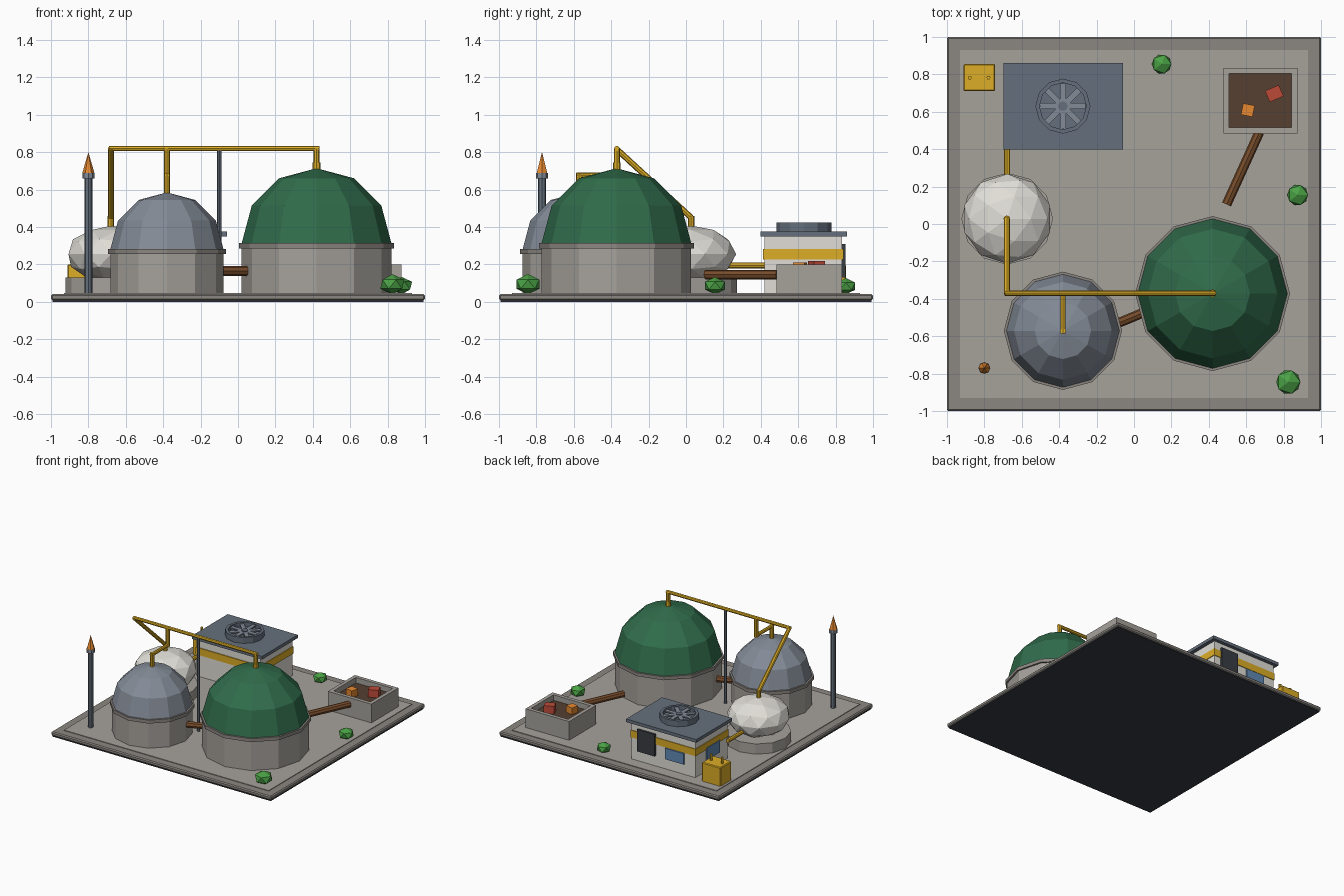
import bpy, bmesh, math
from mathutils import Vector, Matrix

if "Cube" in bpy.data.objects:
    bpy.data.objects.remove(bpy.data.objects["Cube"])


def mat(name, r, g, b):
    m = bpy.data.materials.new(name)
    m.diffuse_color = (r, g, b, 1)
    m.use_nodes = True
    m.node_tree.nodes["Principled BSDF"].inputs["Base Color"].default_value = m.diffuse_color
    return m


GREEN = mat("green", 0.03, 0.15, 0.07)
SLATE = mat("slate", 0.13, 0.16, 0.20)
STEEL = mat("steel", 0.23, 0.26, 0.31)
DARK = mat("dark", 0.04, 0.045, 0.055)
WHITE = mat("white", 0.75, 0.73, 0.68)
STONE = mat("stone", 0.38, 0.36, 0.33)
KERB = mat("kerb", 0.26, 0.24, 0.22)
YELLOW = mat("yellow", 0.72, 0.42, 0.02)
BROWN = mat("brown", 0.19, 0.075, 0.025)
SOIL = mat("soil", 0.09, 0.05, 0.03)
ORANGE = mat("orange", 0.8, 0.25, 0.03)
RED = mat("red", 0.5, 0.07, 0.04)
LEAF = mat("leaf", 0.07, 0.36, 0.06)
GLASS = mat("glass", 0.12, 0.25, 0.45)


def finish(bm, name, m, loc=(0, 0, 0)):
    bmesh.ops.recalc_face_normals(bm, faces=bm.faces)
    me = bpy.data.meshes.new(name)
    bm.to_mesh(me)
    bm.free()
    ob = bpy.data.objects.new(name, me)
    ob.location = loc
    me.materials.append(m)
    bpy.context.collection.objects.link(ob)
    return ob


def lathe(name, prof, n, m, loc=(0, 0, 0)):
    """Turn a (radius, z) profile around z with n flat sides."""
    bm = bmesh.new()
    vs = [bm.verts.new((r, 0, z)) for r, z in prof]
    es = [bm.edges.new(p) for p in zip(vs, vs[1:])]
    bmesh.ops.spin(bm, geom=vs + es, axis=(0, 0, 1), cent=(0, 0, 0),
                   angle=math.tau, steps=n)
    bmesh.ops.remove_doubles(bm, verts=bm.verts, dist=1e-4)
    return finish(bm, name, m, loc)


def cyl(name, x, y, r, z0, z1, n, m, r2=None):
    r2 = r if r2 is None else r2
    return lathe(name, [(0, z0), (r, z0), (r2, z1), (0, z1)], n, m, (x, y, 0))


def box(name, x0, x1, y0, y1, z0, z1, m, rot=0, bevel=0):
    bm = bmesh.new()
    bmesh.ops.create_cube(bm, size=1)
    bmesh.ops.scale(bm, vec=(x1 - x0, y1 - y0, z1 - z0), verts=bm.verts)
    if bevel:
        bmesh.ops.bevel(bm, geom=bm.edges[:], offset=bevel, segments=1, affect='EDGES')
    ob = finish(bm, name, m, ((x0 + x1) / 2, (y0 + y1) / 2, (z0 + z1) / 2))
    ob.rotation_euler.z = rot
    return ob


def pipe(name, a, b, r, m, n=8):
    a, b = Vector(a), Vector(b)
    ob = cyl(name, 0, 0, r, 0, (b - a).length, n, m)
    ob.location = a
    ob.rotation_euler = (b - a).to_track_quat('Z', 'Y').to_euler()
    return ob


def blob(name, loc, r, h, sub, m):
    bm = bmesh.new()
    bmesh.ops.create_icosphere(bm, subdivisions=sub, radius=1)
    bmesh.ops.scale(bm, vec=(r, r, h), verts=bm.verts)
    return finish(bm, name, m, loc)


# Ground slab
box("slab_underside", -0.993, 0.993, -0.993, 0.993, 0, 0.02, DARK)
box("slab_kerb", -1, 1, -1, 1, 0.008, 0.041, KERB, bevel=0.008)
box("slab_paving", -0.93, 0.93, -0.93, 0.93, 0.02, 0.046, STONE)


# Domed tanks: wall, rim ring, faceted hemisphere
def tank(name, x, y, r, ztop, m):
    cyl(name + "_wall", x, y, r, 0.04, ztop - 0.025, 12, STONE)
    cyl(name + "_rim", x, y, r + 0.014, ztop - 0.028, ztop, 12, KERB)
    prof = [(r * math.cos(math.radians(a)), r * math.sin(math.radians(a)))
            for a in (0, 30, 60)] + [(0, r)]
    lathe(name + "_dome", [(0, 0)] + prof, 12, m, (x, y, ztop))


tank("large_tank", 0.42, -0.372, 0.40, 0.314, GREEN)
tank("small_tank", -0.38, -0.571, 0.302, 0.283, STEEL)

# Gas holder on its plinth
cyl("gas_plinth", -0.678, 0.028, 0.245, 0.04, 0.13, 12, STONE)
blob("gas_holder", (-0.678, 0.028, 0.255), 0.24, 0.152, 2, WHITE)

# Yellow gas pipework
Z, PY, PX = 0.82, -0.37, -0.68
pipe("main_pipe", (PX - 0.01, PY, Z), (0.435, PY, Z), 0.014, YELLOW)
pipe("large_tank_riser", (0.42, PY, 0.7), (0.42, PY, Z), 0.016, YELLOW)
pipe("large_tank_collar", (0.42, PY, 0.69), (0.42, PY, 0.745), 0.021, YELLOW)
pipe("small_tank_riser", (-0.38, -0.571, 0.57), (-0.38, -0.571, 0.69), 0.016, YELLOW)
pipe("small_tank_link", (-0.38, -0.585, 0.677), (-0.38, PY, 0.677), 0.014, YELLOW)
pipe("small_tank_upper_riser", (-0.38, PY, 0.665), (-0.38, PY, Z), 0.016, YELLOW)
pipe("sloping_pipe", (PX, PY - 0.005, Z), (PX, 0.028, 0.45), 0.016, YELLOW)
pipe("gas_holder_riser", (PX, 0.028, 0.39), (PX, 0.028, 0.46), 0.018, YELLOW)
pipe("building_feed_pipe", (PX + 0.002, 0.2, 0.195), (PX + 0.002, 0.43, 0.195), 0.016, YELLOW)
pipe("pipe_support", (-0.1, PY, 0.04), (-0.1, PY, Z), 0.011, SLATE)

# Brown slurry pipes
pipe("transfer_pipe", (-0.15, -0.557, 0.165), (0.1, -0.453, 0.165), 0.026, BROWN)
pipe("feed_pipe", (0.495, 0.105, 0.145), (0.67, 0.49, 0.145), 0.026, BROWN)

# Flare stack
cyl("flare_stack", -0.8, -0.77, 0.021, 0.04, 0.665, 8, SLATE)
cyl("flare_collar", -0.8, -0.77, 0.032, 0.66, 0.69, 8, STEEL)
cyl("flare_flame", -0.8, -0.77, 0.032, 0.69, 0.8, 6, ORANGE, 0)

# Engine building
box("building_body", -0.67, -0.09, 0.42, 0.835, 0.04, 0.355, WHITE)
box("building_stripe", -0.676, -0.084, 0.412, 0.841, 0.225, 0.283, YELLOW)
box("building_roof", -0.697, -0.06, 0.397, 0.862, 0.35, 0.376, SLATE)
box("building_door", -0.31, -0.15, 0.82, 0.852, 0.13, 0.31, DARK)
box("back_window", -0.57, -0.40, 0.82, 0.845, 0.13, 0.22, GLASS)
box("side_window", -0.68, -0.65, 0.53, 0.70, 0.14, 0.24, GLASS)

# Roof fan: open ring, blades and hub
FX, FY = -0.38, 0.63
lathe("fan_ring", [(0, 0.37), (0.147, 0.37), (0.147, 0.424), (0.125, 0.424),
                   (0.125, 0.39), (0, 0.39)], 12, SLATE, (FX, FY, 0))
for i in range(8):
    a = i * math.tau / 8
    c = Vector((FX, FY, 0)) + Matrix.Rotation(a, 3, 'Z') @ Vector((0.072, 0, 0))
    box(f"fan_blade_{i + 1}", c.x - 0.05, c.x + 0.05, c.y - 0.016, c.y + 0.016,
        0.405, 0.414, STEEL, a)
cyl("fan_hub", FX, FY, 0.026, 0.385, 0.42, 8, SLATE)

# Transformer cabinet
box("transformer", -0.912, -0.742, 0.71, 0.855, 0.04, 0.2, YELLOW, bevel=0.006)
for s in (-1, 1):
    cyl(f"transformer_terminal_{s}", -0.828 + s * 0.05, 0.783, 0.011, 0.195, 0.25, 6, YELLOW)

# Feedstock bunker with contents
X0, X1, Y0, Y1, T = 0.478, 0.873, 0.485, 0.835, 0.03
box("bunker_front", X0, X1, Y0, Y0 + T, 0.04, 0.2, STONE)
box("bunker_back", X0, X1, Y1 - T, Y1, 0.04, 0.2, STONE)
box("bunker_left", X0, X0 + T, Y0 + T, Y1 - T, 0.04, 0.2, STONE)
box("bunker_right", X1 - T, X1, Y0 + T, Y1 - T, 0.04, 0.2, STONE)
box("bunker_fill", X0 + T, X1 - T, Y0 + T, Y1 - T, 0.04, 0.155, SOIL)
box("orange_bale", 0.577, 0.64, 0.578, 0.64, 0.15, 0.21, ORANGE, -0.2)
box("red_bale", 0.71, 0.79, 0.665, 0.73, 0.15, 0.217, RED, 0.4)

# Bushes
for i, (x, y, r) in enumerate([(0.148, 0.855, 0.058), (0.875, 0.155, 0.062),
                               (0.825, -0.845, 0.072)]):
    blob(f"bush_{i + 1}", (x, y, 0.04 + r * 0.75), r, r * 0.75, 1, LEAF)
